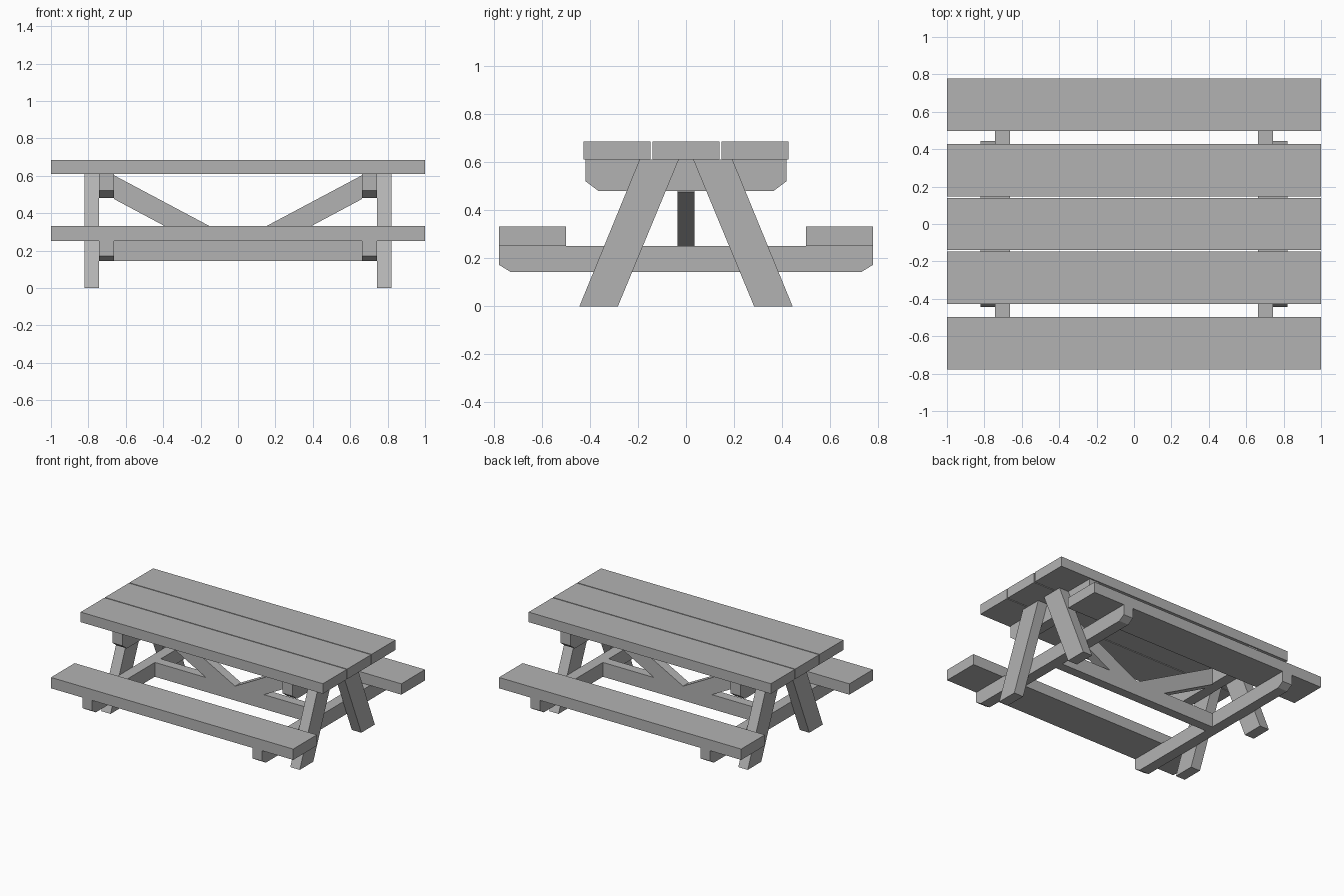
import bpy
import bmesh

cube = bpy.data.objects.get("Cube")
if cube:
    bpy.data.objects.remove(cube, do_unlink=True)

# Single weathered grey
grey = bpy.data.materials.new("wood_grey")
grey.use_nodes = True
colour = (0.45, 0.45, 0.45, 1)
grey.diffuse_color = colour
grey.node_tree.nodes["Principled BSDF"].inputs["Base Color"].default_value = colour


def prism(name, profile, axis, low, high):
    """Extrude a flat profile along x (profile is y, z) or y (profile is x, z)."""
    bm = bmesh.new()
    place = (lambda a, b: (low, a, b)) if axis == "x" else (lambda a, b: (a, low, b))
    face = bm.faces.new([bm.verts.new(place(a, b)) for a, b in profile])
    out = bmesh.ops.extrude_face_region(bm, geom=[face])
    moved = [g for g in out["geom"] if isinstance(g, bmesh.types.BMVert)]
    depth = high - low
    bmesh.ops.translate(bm, verts=moved, vec=(depth, 0, 0) if axis == "x" else (0, depth, 0))
    bmesh.ops.recalc_face_normals(bm, faces=bm.faces)
    mesh = bpy.data.meshes.new(name)
    bm.to_mesh(mesh)
    bm.free()
    mesh.materials.append(grey)
    obj = bpy.data.objects.new(name, mesh)
    bpy.context.collection.objects.link(obj)
    return obj


def rect(a0, a1, z0, z1):
    return [(a0, z0), (a1, z0), (a1, z1), (a0, z1)]


def bearer(half, z0, z1, cut, cut_z):
    """Crosspiece outline with clipped lower corners."""
    return [(-half, z1), (-half, cut_z), (-cut, z0), (cut, z0), (half, cut_z), (half, z1)]


TOP_Z, BENCH_Z, BEAM_Z = 0.61, 0.25, 0.143
INNER, JOINT, OUTER = 0.662, 0.742, 0.82

# Table top planks
for label, y in (("front", -0.287), ("middle", 0), ("back", 0.287)):
    prism("top_plank_" + label, rect(y - 0.14, y + 0.14, TOP_Z, 0.685), "x", -1, 1)

# Bench seats
for label, s in (("front", -1), ("back", 1)):
    prism("bench_seat_" + label, rect(s * 0.498, s * 0.777, BENCH_Z, 0.331), "x", -1, 1)

# End frames and diagonal braces, mirrored left and right
for side, s in (("left", 1), ("right", -1)):
    x0, x1 = sorted((s * INNER, s * JOINT))
    prism("top_bearer_" + side, bearer(0.418, 0.48, TOP_Z, 0.365, 0.52), "x", x0, x1)
    prism("bench_beam_" + side, bearer(0.777, BEAM_Z, BENCH_Z, 0.73, 0.172), "x", x0, x1)

    x0, x1 = sorted((s * JOINT, s * OUTER))
    for end, t in (("front", -1), ("back", 1)):
        leg = [(t * 0.443, 0), (t * 0.283, 0), (t * 0.03, TOP_Z), (t * 0.193, TOP_Z)]
        prism(f"leg_{end}_{side}", leg, "x", x0, x1)

    brace = [(0, BENCH_Z), (s * 0.24, BENCH_Z), (s * INNER, 0.475), (s * INNER, 0.602)]
    prism("brace_" + side, brace, "y", -0.035, 0.035)

# Long stretcher joining the bench beams
prism("stretcher", rect(-INNER, INNER, BEAM_Z, BENCH_Z), "y", -0.035, 0.035)
